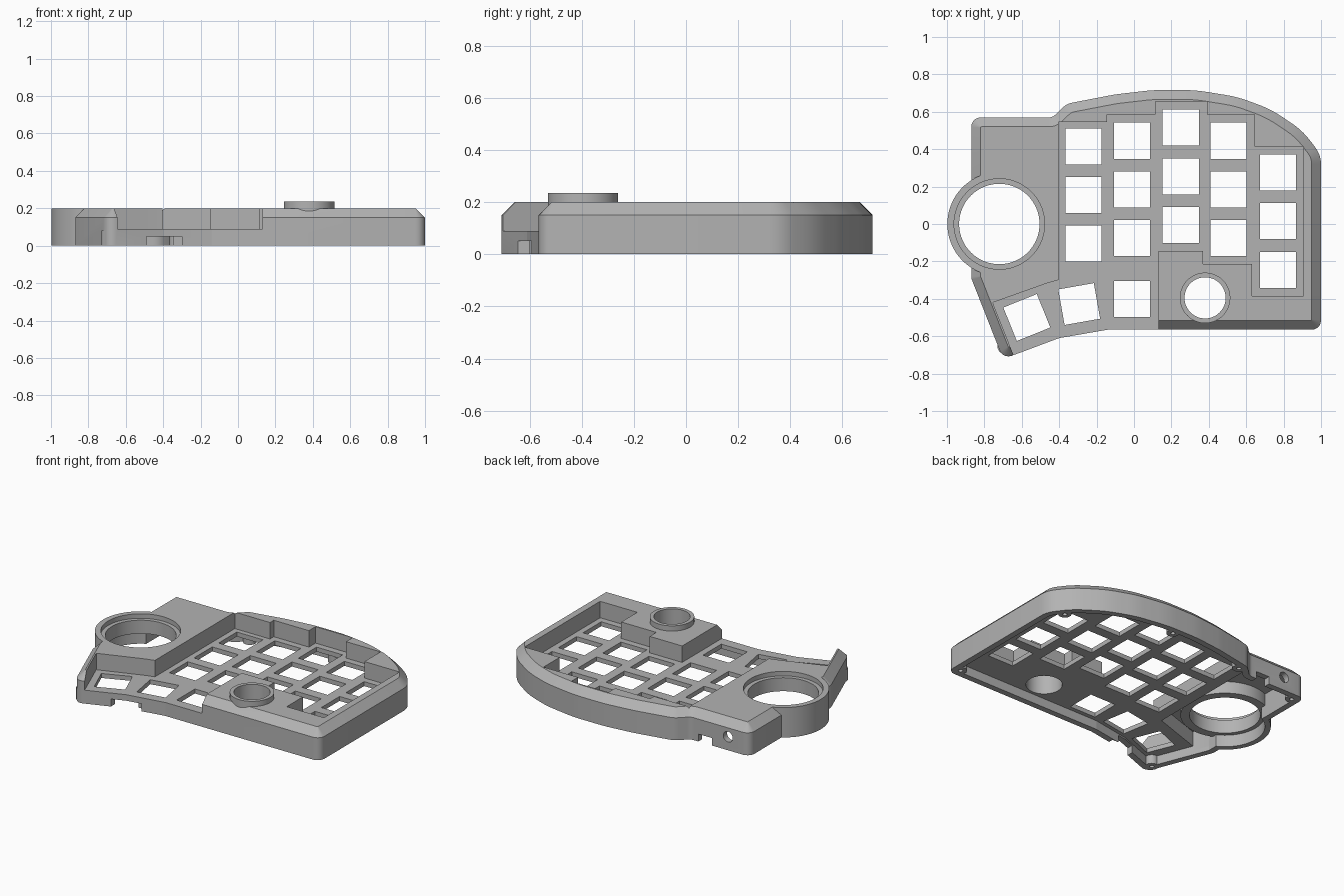
import bpy, bmesh, math
from mathutils import Vector, Matrix

if "Cube" in bpy.data.objects:
    bpy.data.objects.remove(bpy.data.objects["Cube"])

grey = bpy.data.materials.new("plain grey")
grey.use_nodes = True
grey.diffuse_color = (0.45, 0.45, 0.45, 1)
grey.node_tree.nodes["Principled BSDF"].inputs["Base Color"].default_value = (0.45, 0.45, 0.45, 1)


def loft(name, rings):
    """Closed solid through rings of (points, z)."""
    bm = bmesh.new()
    loops = [[bm.verts.new((x, y, z)) for x, y in pts] for pts, z in rings]
    n = len(loops[0])
    bm.faces.new(loops[0][::-1])
    bm.faces.new(loops[-1])
    for a, b in zip(loops, loops[1:]):
        for i in range(n):
            j = (i + 1) % n
            bm.faces.new((a[i], a[j], b[j], b[i]))
    bmesh.ops.recalc_face_normals(bm, faces=bm.faces)
    me = bpy.data.meshes.new(name)
    bm.to_mesh(me)
    bm.free()
    me.materials.append(grey)
    ob = bpy.data.objects.new(name, me)
    bpy.context.collection.objects.link(ob)
    return ob


def prism(name, pts, z0, z1):
    return loft(name, [(pts, z0), (pts, z1)])


def cylinder(name, x, y, r, z0, z1, n=72):
    ring = [(x + r * math.cos(math.tau * i / n), y + r * math.sin(math.tau * i / n)) for i in range(n)]
    return prism(name, ring, z0, z1)


def box(name, x, y, w, d, z0, z1, turn=0):
    rot = Matrix.Rotation(math.radians(turn), 2)
    corners = [rot @ Vector((sx * w / 2, sy * d / 2)) for sx, sy in ((-1, -1), (1, -1), (1, 1), (-1, 1))]
    return prism(name, [(x + c.x, y + c.y) for c in corners], z0, z1)


def combine(ob, tool, op):
    mod = ob.modifiers.new(op, "BOOLEAN")
    mod.operation, mod.object, mod.solver = op, tool, "EXACT"
    bpy.context.view_layer.objects.active = ob
    bpy.ops.object.modifier_apply(modifier=mod.name)
    bpy.data.objects.remove(tool)


def cut(tool):
    combine(case, tool, "DIFFERENCE")


def add(tool):
    combine(case, tool, "UNION")


# Clockwise outline corners: x, y, corner radius
OUTLINE = [
    (-0.87, 0.57, 0.05), (-0.435, 0.57, 0.05), (-0.36, 0.643, 0.1), (-0.1, 0.693, 0.8),
    (0.1, 0.716, 0.8), (0.33, 0.716, 0.8), (0.55, 0.68, 0.6), (0.73, 0.615, 0.6),
    (0.9, 0.5, 0.4), (1, 0.37, 0.15), (1, -0.565, 0.05), (-0.14, -0.565, 0.01),
    (-0.4, -0.61, 0.01), (-0.7, -0.722, 0.05), (-0.87, -0.29, 0.05)]


def outline(inset, steps=5):
    """Outline moved inwards, with its corners rounded."""
    pts = []
    count = len(OUTLINE)
    for i, (x, y, r) in enumerate(OUTLINE):
        p = Vector((x, y))
        a = (p - Vector(OUTLINE[i - 1][:2])).normalized()
        b = (Vector(OUTLINE[(i + 1) % count][:2]) - p).normalized()
        na, nb = Vector((a.y, -a.x)), Vector((b.y, -b.x))
        mid = (na + nb) / (1 + na.dot(nb))
        turn = a.x * b.y - a.y * b.x
        side = 1 if turn < 0 else -1
        r = max(r - side * inset, 0.004)
        centre = p + mid * (inset + side * r)
        for k in range(steps + 1):
            t = k / steps
            angle = a.angle_signed(b)
            d = Matrix.Rotation(-angle * t, 2) @ (-na * side)
            pts.append(tuple(centre + d * r))
    return pts


RING = (-0.72, 0)
KNOB = (0.38, -0.395)
PLATE, CEILING, TOP = 0.09, 0.06, 0.2

# Chamfered case body with the round bay on its side
edge = outline(0)
case = loft("keyboard_case", [(edge, 0), (edge, 0.15), (outline(0.05), TOP)])
add(cylinder("ring_bay", *RING, 0.278, 0, TOP))

# Stepped key well, open at the front
well = [(-0.405, 0.545), (-0.145, 0.545), (-0.145, 0.585), (0.115, 0.585), (0.115, 0.655),
        (0.39, 0.655), (0.39, 0.585), (0.645, 0.585), (0.645, 0.415), (0.905, 0.415),
        (0.905, -0.385), (0.63, -0.385), (0.63, -0.215), (0.37, -0.215), (0.37, -0.145),
        (0.13, -0.145), (0.13, -0.8), (-0.605, -0.8), (-0.755, -0.42), (-0.46, -0.315),
        (-0.405, -0.3)]
cut(prism("well_cutter", well, PLATE, 0.3))

# Hollow underside, deeper below the ring block
cut(prism("hollow_cutter", outline(0.04), -0.1, CEILING))
block = [(-0.83, 0.53), (-0.445, 0.53), (-0.445, -0.27), (-0.79, -0.385), (-0.83, -0.285)]
cut(prism("block_cutter", block, 0.03, 0.16))
cut(cylinder("bay_cutter", *RING, 0.242, -0.1, PLATE))

# Large ring seat: hanging tube, through hole and stepped rim
add(cylinder("ring_tube", *RING, 0.27, PLATE - 0.01, 0.19))
cut(cylinder("ring_hole", *RING, 0.215, -0.1, 0.3))
cut(cylinder("ring_step", *RING, 0.242, 0.17, 0.3))

# Small knob collar
add(cylinder("knob_collar", *KNOB, 0.135, 0.1, 0.235))
cut(cylinder("knob_hole", *KNOB, 0.11, -0.1, 0.3))

# Key openings, column by column: x, top y, count
KEY, PITCH = 0.193, 0.26
for x, y, n in ((-0.27, 0.415, 3), (-0.01, 0.445, 3), (0.25, 0.515, 3), (0.505, 0.445, 3), (0.77, 0.275, 3)):
    for k in range(n):
        cut(box("key_cutter", x, y - k * PITCH, KEY, KEY, 0.01, 0.15))
for x, y, turn in ((-0.01, -0.4, 0), (-0.293, -0.428, 10), (-0.573, -0.5, 22)):
    cut(box("thumb_cutter", x, y, KEY, KEY, 0.01, 0.15, turn))

# Screw posts in the corners
for x, y in ((0.945, -0.51), (0.9, 0.42), (0.25, 0.665), (-0.33, 0.595), (-0.815, 0.515), (-0.69, -0.655)):
    add(cylinder("screw_post", x, y, 0.04, 0, 0.08, 24))
    cut(cylinder("screw_hole", x, y, 0.014, -0.1, 0.05, 16))

# Cable notches front and back, and the round socket
cut(box("front_notch", -0.395, -0.62, 0.19, 0.12, -0.1, 0.05))
cut(box("back_notch", -0.54, 0.57, 0.1, 0.12, -0.1, 0.05))
socket = cylinder("socket_cutter", 0, 0, 0.035, -0.06, 0.06, 32)
socket.data.transform(Matrix.Translation((-0.71, 0.56, 0.09)) @ Matrix.Rotation(math.pi / 2, 4, "X"))
cut(socket)

# Smooth the curves, keep the edges crisp
bpy.ops.object.select_all(action="DESELECT")
case.select_set(True)
bpy.context.view_layer.objects.active = case
bpy.ops.object.shade_smooth_by_angle(angle=math.radians(25))
